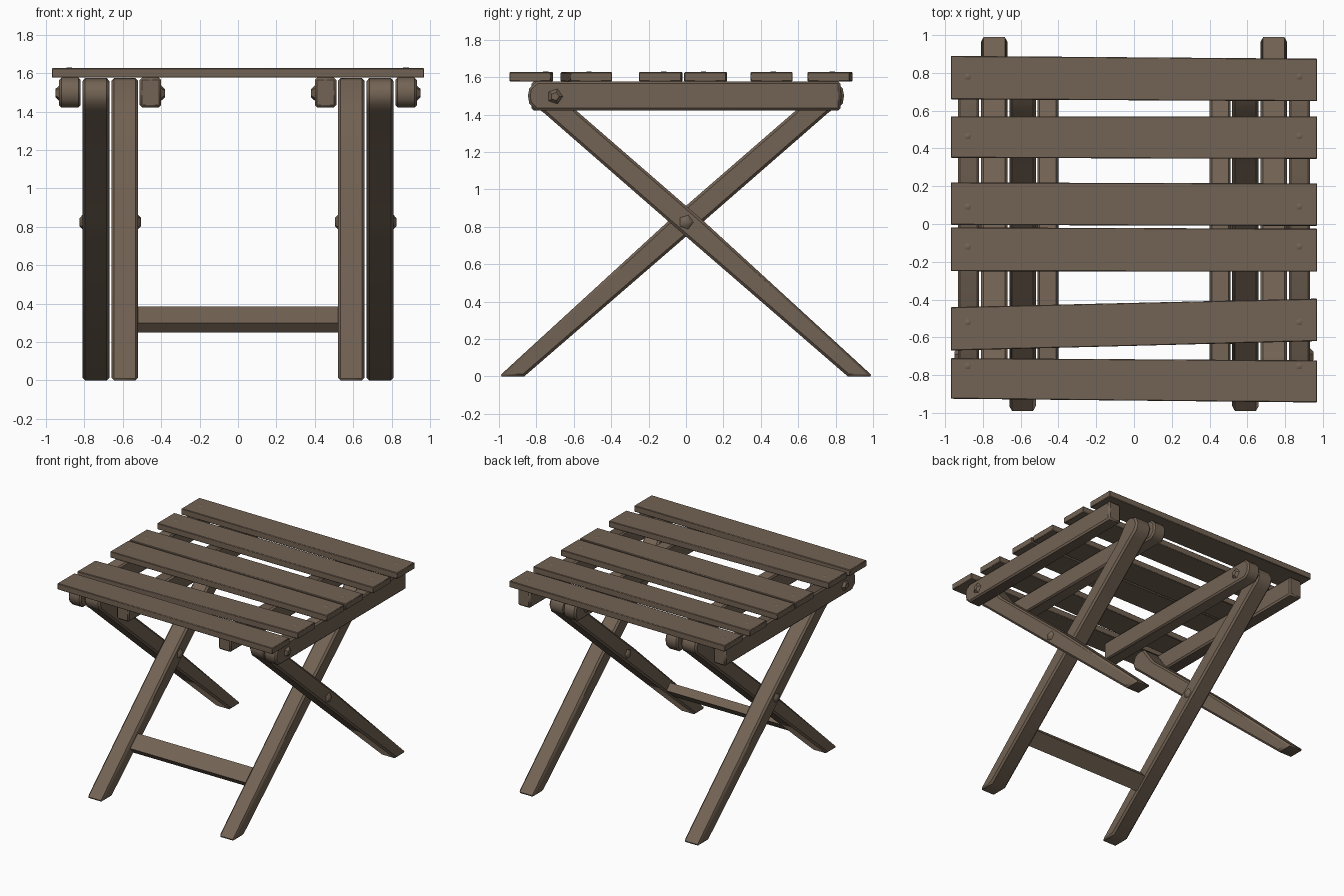
import bpy, bmesh, math
from mathutils import Vector, Matrix

if "Cube" in bpy.data.objects:
    bpy.data.objects.remove(bpy.data.objects["Cube"])

wood = bpy.data.materials.new("weathered brown wood")
wood.diffuse_color = (0.17, 0.124, 0.088, 1)
wood.use_nodes = True
wood.node_tree.nodes["Principled BSDF"].inputs["Base Color"].default_value = wood.diffuse_color


def finish(bm, name, bevel=0.0):
    bmesh.ops.recalc_face_normals(bm, faces=bm.faces[:])
    me = bpy.data.meshes.new(name)
    bm.to_mesh(me)
    bm.free()
    ob = bpy.data.objects.new(name, me)
    bpy.context.collection.objects.link(ob)
    me.materials.append(wood)
    if bevel:
        m = ob.modifiers.new("worn edges", 'BEVEL')
        m.width = bevel
        m.segments = 1
        m.limit_method = 'ANGLE'
        m.angle_limit = math.radians(50)
    bpy.ops.object.select_all(action='DESELECT')
    ob.select_set(True)
    bpy.context.view_layer.objects.active = ob
    bpy.ops.object.shade_smooth_by_angle(angle=math.radians(50))
    return ob


def side_plate(name, outline, x0, x1, bevel):
    """Extrude a (y, z) outline between x0 and x1."""
    bm = bmesh.new()
    f = bm.faces.new([bm.verts.new((x0, y, z)) for y, z in outline])
    ext = bmesh.ops.extrude_face_region(bm, geom=[f])
    vs = [v for v in ext["geom"] if isinstance(v, bmesh.types.BMVert)]
    bmesh.ops.translate(bm, verts=vs, vec=(x1 - x0, 0, 0))
    return finish(bm, name, bevel)


def bolt(name, pos, axis, r, h, sides=5):
    bm = bmesh.new()
    rot = Vector((0, 0, 1)).rotation_difference(Vector(axis)).to_matrix().to_4x4()
    bmesh.ops.create_cone(bm, cap_ends=True, segments=sides, radius1=r, radius2=r * 0.5,
                          depth=h, matrix=Matrix.Translation(pos) @ rot)
    return finish(bm, name)


# Side outlines: leg with front foot and rounded top, rail with rounded back end
cy, cz = 0.735, 1.492
arc = [(cy + 0.083 * math.cos(math.radians(a)), cz + 0.083 * math.sin(math.radians(a)))
       for a in (-40, 0, 45, 90, 125)]
leg = [(-1, 0), (-0.865, 0), (0.095, 0.83), (0.755, 1.405)] + arc + [(0.585, 1.42), (-0.095, 0.83)]
rail = [(-0.825, 1.422), (0.80, 1.422), (0.838, 1.46), (0.845, 1.50), (0.838, 1.54),
        (0.80, 1.577), (-0.825, 1.577)]


def flip(pts):
    return [(-y, z) for y, z in pts]


for s, side in ((1, "right"), (-1, "left")):
    # Crossed legs
    side_plate(f"inner_leg_{side}", leg, s * 0.52, s * 0.66, 0.014)
    side_plate(f"outer_leg_{side}", flip(leg), s * 0.67, s * 0.81, 0.014)
    # Rails under the seat
    side_plate(f"inner_rail_{side}", rail, s * 0.40, s * 0.512, 0.012)
    side_plate(f"outer_rail_{side}", flip(rail), s * 0.82, s * 0.932, 0.012)
    # Pivot bolts
    bolt(f"outer_cross_bolt_{side}", (s * 0.815, 0, 0.825), (s, 0, 0), 0.045, 0.02)
    bolt(f"inner_cross_bolt_{side}", (s * 0.515, 0, 0.825), (-s, 0, 0), 0.045, 0.02)
    bolt(f"outer_rail_bolt_{side}", (s * 0.94, -0.70, 1.497), (s, 0, 0), 0.045, 0.022)
    bolt(f"inner_rail_bolt_{side}", (s * 0.392, 0.70, 1.497), (-s, 0, 0), 0.045, 0.022)

# Stretcher between the inner legs, tilted with them
a = math.radians(41)
u, n = Vector((math.cos(a), math.sin(a))), Vector((-math.sin(a), math.cos(a)))
c = Vector((-0.565, 0.317))
side_plate("stretcher", [tuple(c + u * i * 0.065 + n * j * 0.033)
                         for i, j in ((-1, -1), (1, -1), (1, 1), (-1, 1))], -0.525, 0.525, 0)

# Seat slats: (left y min, left y max, right y min, right y max, screw y)
slats = [(0.66, 0.89, 0.65, 0.875, 0.78), (0.35, 0.57, 0.345, 0.57, 0.465),
         (-0.005, 0.22, -0.01, 0.215, 0.092), (-0.25, -0.018, -0.252, -0.025, -0.12),
         (-0.67, -0.44, -0.62, -0.395, -0.52), (-0.925, -0.71, -0.945, -0.722, -0.752)]
for k, (l0, l1, r0, r1, sy) in enumerate(slats, 1):
    bm = bmesh.new()
    rings = [[bm.verts.new((x, y, z)) for x, y in
              ((-0.97, l0), (0.97, r0), (0.97, r1), (-0.97, l1))] for z in (1.577, 1.627)]
    bm.faces.new(rings[0])
    bm.faces.new(rings[1])
    for i in range(4):
        j = (i + 1) % 4
        bm.faces.new((rings[0][i], rings[0][j], rings[1][j], rings[1][i]))
    finish(bm, f"seat_slat_{k}", 0.004)
    for x, side in ((-0.88, "left"), (0.875, "right")):
        bolt(f"slat_screw_{k}_{side}", (x, sy, 1.627), (0, 0, 1), 0.025, 0.008)
